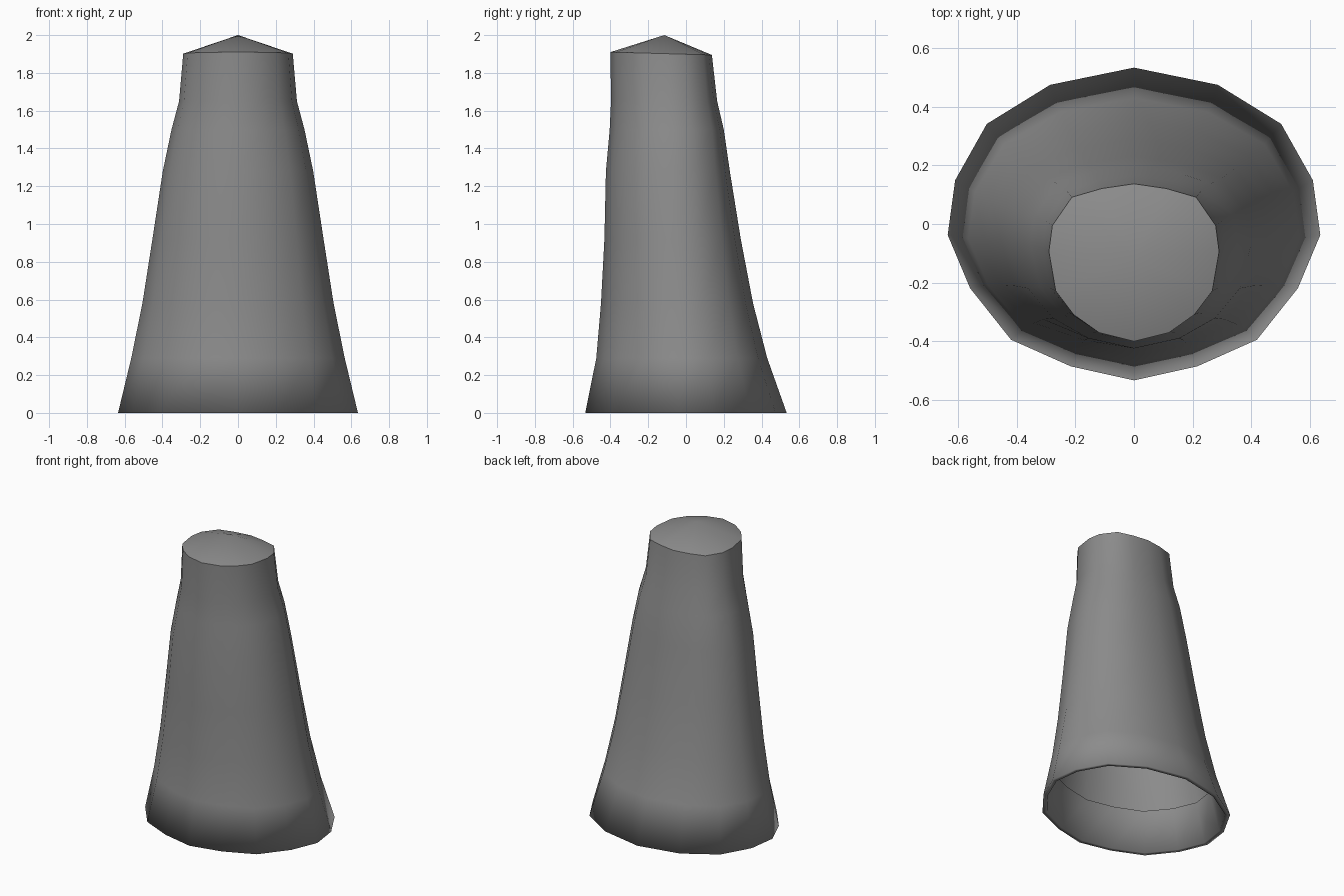
import bpy, bmesh

if "Cube" in bpy.data.objects:
    bpy.data.objects.remove(bpy.data.objects["Cube"])

grey = bpy.data.materials.new("mid_grey")
grey.diffuse_color = (0.26, 0.26, 0.26, 1)
grey.use_nodes = True
grey.node_tree.nodes["Principled BSDF"].inputs["Base Color"].default_value = grey.diffuse_color

# Half outlines from back to front, (x, y) scaled to -1..1
HEM = [(0, 1), (.45, .89), (.79, .64), (.96, .28), (1, -.07),
       (.88, -.41), (.66, -.74), (.34, -.91), (0, -1)]
WAIST = [(0, 1), (.38, .94), (.73, .83), (.96, .47), (1, .14),
         (.92, -.36), (.71, -.66), (.41, -.89), (0, -1)]

# Levels: z, half width, front y, back y
LEVELS = [(0, .635, -.533, .533), (.29, .565, -.475, .43), (.58, .506, -.45, .355),
          (.92, .453, -.432, .29), (1.28, .398, -.424, .232), (1.50, .352, -.404, .2),
          (1.65, .312, -.397, .165), (1.91, .29, -.4, .137)]


def ring(bm, z, w, front, back, inset=0, back_drop=0):
    """Closed mirrored ring, blending from hem outline to waist outline."""
    k = max(0, min(1, (z - .2) / 1.6))
    mid, half = (front + back) / 2, (back - front) / 2 - inset
    pts = [((w - inset) * (a[0] + (b[0] - a[0]) * k), a[1] + (b[1] - a[1]) * k)
           for a, b in zip(HEM, WAIST)]
    pts += [(-x, t) for x, t in pts[-2:0:-1]]
    return [bm.verts.new((x, mid + half * t, z - back_drop * (t + 1) / 2)) for x, t in pts]


def bridge(bm, lower, upper):
    n = len(lower)
    for i in range(n):
        j = (i + 1) % n
        bm.faces.new((lower[j], lower[i], upper[i], upper[j]))


bm = bmesh.new()
# Folded hem lining, rim and outer wall
rings = [ring(bm, .28, .567, -.477, .433, .015), ring(bm, 0, .635, -.533, .533, .03)]
rings += [ring(bm, *lv, back_drop=.015 if lv[0] > 1.9 else 0) for lv in LEVELS]
for lower, upper in zip(rings, rings[1:]):
    bridge(bm, lower, upper)

# Shallow pointed cap with a crisp edge
apex = bm.verts.new((0, -.115, 2))
top = rings[-1]
for i in range(len(top)):
    j = (i + 1) % len(top)
    bm.faces.new((top[j], top[i], apex))
for f in bm.faces:
    f.smooth = True
for i in range(len(top)):
    bm.edges.get((top[i], top[(i + 1) % len(top)])).smooth = False

bm.normal_update()
mesh = bpy.data.meshes.new("flared_skirt")
bm.to_mesh(mesh)
bm.free()
mesh.materials.append(grey)
skirt = bpy.data.objects.new("flared_skirt", mesh)
bpy.context.collection.objects.link(skirt)
